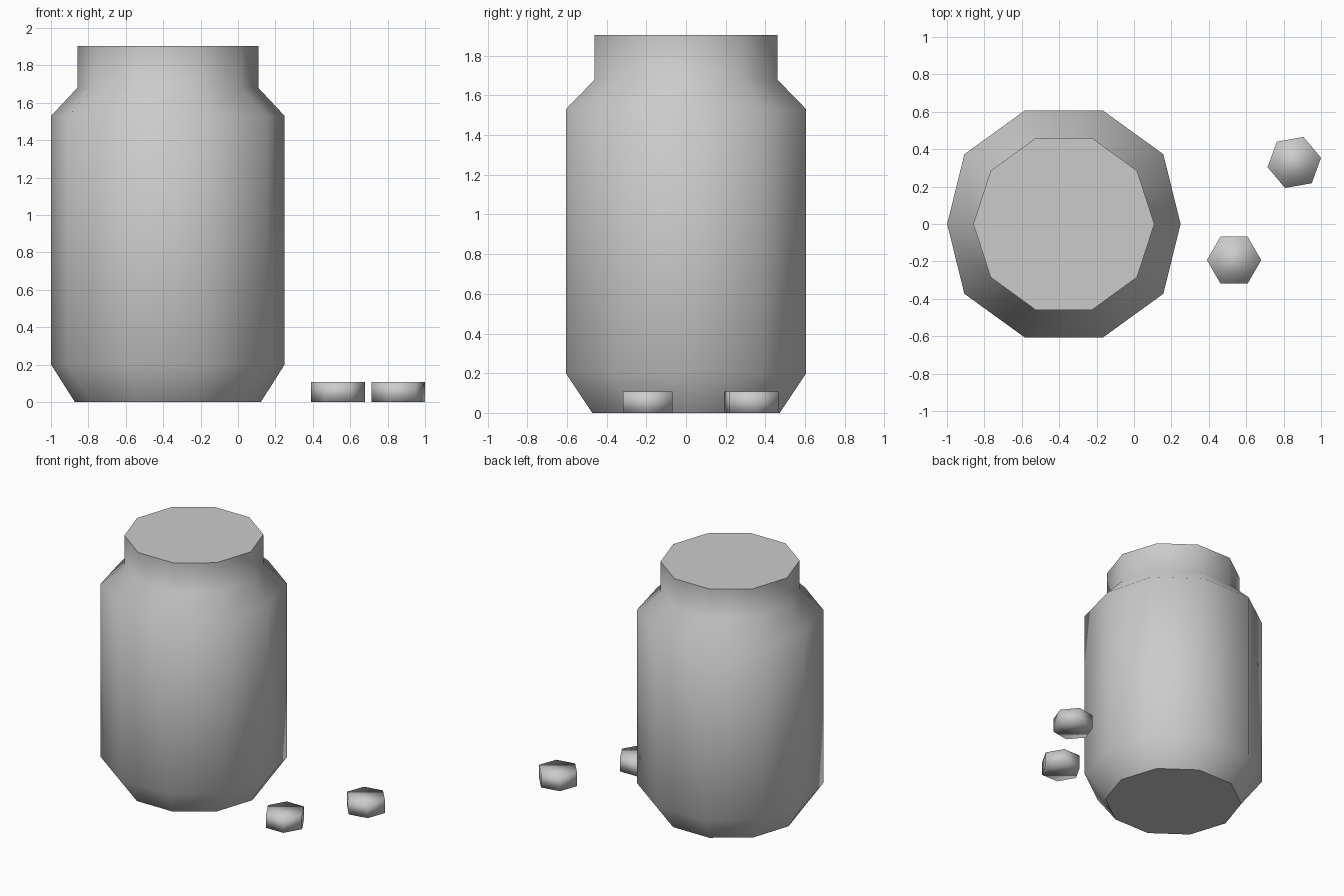
import bpy, bmesh
from math import cos, sin, pi, radians

cube = bpy.data.objects.get("Cube")
if cube:
    bpy.data.objects.remove(cube, do_unlink=True)

grey = bpy.data.materials.new("plain grey")
grey.use_nodes = True
colour = (0.6, 0.6, 0.6, 1)
grey.diffuse_color = colour
grey.node_tree.nodes["Principled BSDF"].inputs["Base Color"].default_value = colour


def ring(sides, radius, turn=0.0):
    """Corners of a regular polygon."""
    return [(radius * cos(turn + 2 * pi * i / sides),
             radius * sin(turn + 2 * pi * i / sides)) for i in range(sides)]


def loft(name, location, sections, smooth_angle):
    """Closed solid through a stack of (height, outline) sections."""
    bm = bmesh.new()
    rows = [[bm.verts.new((x, y, z)) for x, y in outline]
            for z, outline in sections]
    for low, high in zip(rows, rows[1:]):
        n = len(low)
        for i in range(n):
            j = (i + 1) % n
            bm.faces.new((low[i], low[j], high[j], high[i]))
    bm.faces.new(rows[0][::-1])
    bm.faces.new(rows[-1])
    mesh = bpy.data.meshes.new(name)
    bm.to_mesh(mesh)
    bm.free()
    mesh.materials.append(grey)
    obj = bpy.data.objects.new(name, mesh)
    obj.location = location
    bpy.context.collection.objects.link(obj)
    bpy.ops.object.select_all(action='DESELECT')
    obj.select_set(True)
    bpy.context.view_layer.objects.active = obj
    bpy.ops.object.shade_smooth_by_angle(angle=radians(smooth_angle))
    return obj


# Body outline: a slightly uneven decagon, one quarter mirrored both ways
quarter = [(0.624, 0), (0.532, 0.373), (0.21, 0.606)]
half = quarter + [(-x, y) for x, y in reversed(quarter)]
body = half + [(x, -y) for x, y in reversed(half[1:-1])]

# Jar: chamfered base, straight body, sloping shoulder and neck
base, neck = ring(10, 0.497), ring(10, 0.484)
loft("jar", (-0.375, 0, 0),
     [(0, base), (0.2, body), (1.53, body), (1.68, neck), (1.905, neck)], 50)

# Two loose hexagonal tablets, fully smooth shaded
for name, x, y, turn in (("front_tablet", 0.535, -0.193, 0),
                         ("back_tablet", 0.857, 0.329, 10)):
    outline = ring(6, 0.145, radians(turn))
    loft(name, (x, y, 0), [(0, outline), (0.107, outline)], 180)
